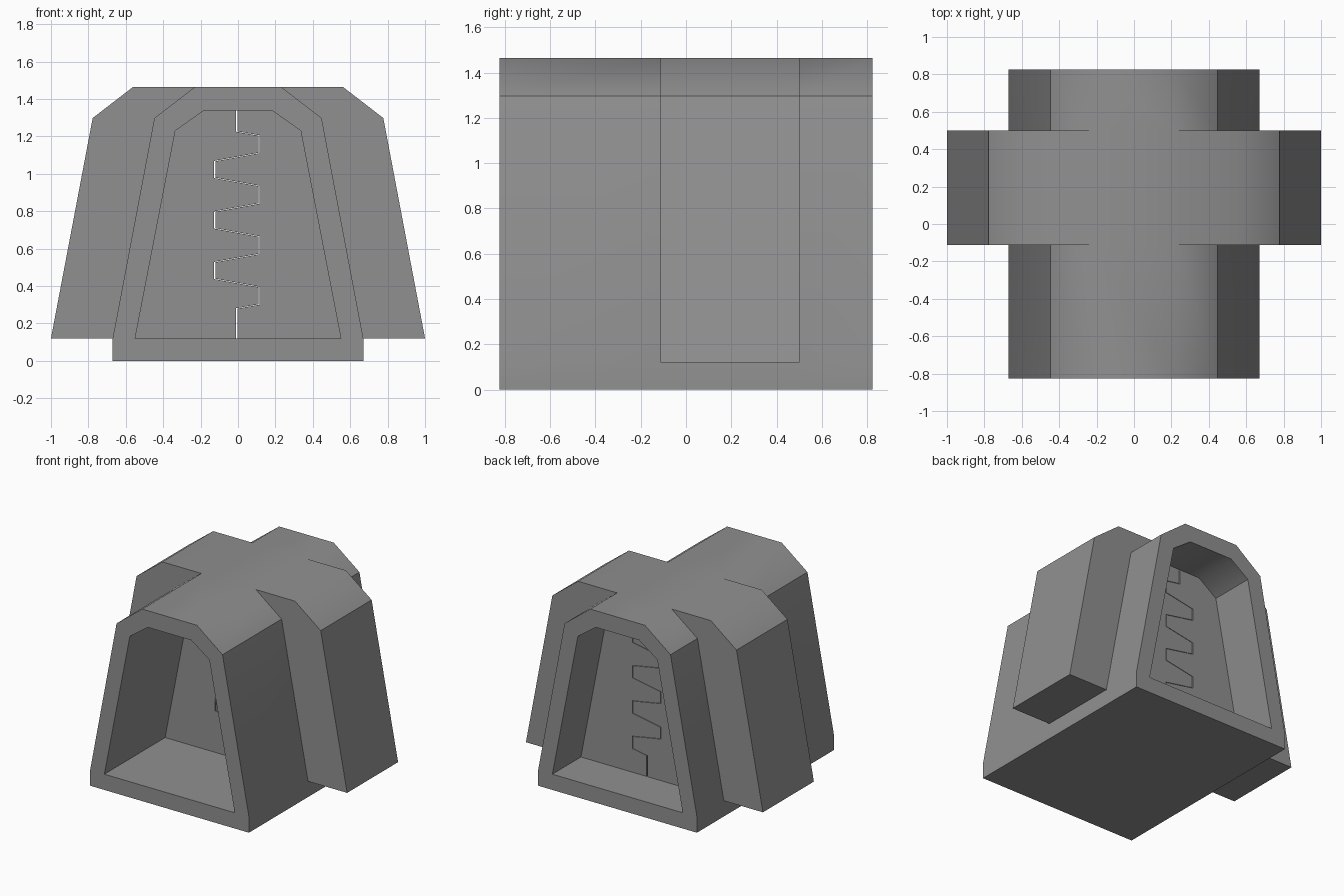
import bpy, bmesh, math

if "Cube" in bpy.data.objects:
    bpy.data.objects.remove(bpy.data.objects["Cube"])

HALF_DEPTH = 0.825
HOUSING_Y = (-0.113, 0.501)
FLOOR = 0.12

grey = bpy.data.materials.new("dark_grey")
grey.diffuse_color = (0.28, 0.28, 0.28, 1)
grey.use_nodes = True
grey.node_tree.nodes["Principled BSDF"].inputs["Base Color"].default_value = grey.diffuse_color


def mirrored(right):
    """Closed x-z loop from its right half, listed bottom to top."""
    return right + [(-x, z) for x, z in reversed(right)]


def finish(bm, name):
    bmesh.ops.recalc_face_normals(bm, faces=bm.faces[:])
    mesh = bpy.data.meshes.new(name)
    bm.to_mesh(mesh)
    bm.free()
    mesh.materials.append(grey)
    obj = bpy.data.objects.new(name, mesh)
    bpy.context.collection.objects.link(obj)
    return obj


def ring(bm, profile, y):
    return [bm.verts.new((x, y, z)) for x, z in profile]


def bridge(bm, a, b):
    n = len(a)
    return [bm.faces.new((a[i], a[(i + 1) % n], b[(i + 1) % n], b[i])) for i in range(n)]


# Tunnel frame: outer shell in three sections, inner passage, end rims
outer = mirrored([(0.67, 0), (0.67, FLOOR), (0.447, 1.298), (0.23, 1.465)])
inner = mirrored([(0.55, FLOOR), (0.55, FLOOR), (0.335, 1.23), (0.183, 1.338)])
bm = bmesh.new()
shell = [ring(bm, outer, y) for y in (-HALF_DEPTH, *HOUSING_Y, HALF_DEPTH)]
passage = [ring(bm, inner, y) for y in (-HALF_DEPTH, HALF_DEPTH)]
sections = [bridge(bm, shell[i], shell[i + 1]) for i in range(3)]
bridge(bm, *passage)
bridge(bm, shell[0], passage[0])
bridge(bm, shell[3], passage[1])

# Side housings: pull the middle wall and chamfer straight outwards
for side, faces in ((1, sections[1][1:3]), (-1, sections[1][4:6])):
    result = bmesh.ops.extrude_face_region(bm, geom=faces)
    moved = [v for v in result["geom"] if isinstance(v, bmesh.types.BMVert)]
    bmesh.ops.translate(bm, verts=moved, vec=(side * 0.33, 0, 0))
    bmesh.ops.delete(bm, geom=[f for f in faces if f.is_valid], context="FACES_ONLY")

bmesh.ops.remove_doubles(bm, verts=bm.verts[:], dist=0.0001)
frame = finish(bm, "gate_frame")
bpy.context.view_layer.objects.active = frame
frame.select_set(True)
bpy.ops.object.shade_smooth_by_angle(angle=math.radians(40))
frame.select_set(False)


# Sliding doors: interlocking teeth with a thin see-through gap
def door(name, side):
    gap = 0.001 * side
    dx = 0.003 * side - 0.007
    seam = [(dx, 0.1), (dx, 0.28 - gap)]
    for k in range(4):
        zc = 0.348 + 0.27 * k
        tip, root = 0.047 + gap, 0.09 + gap
        if k > 0:
            seam.append((dx - 0.117, zc - root))
        seam += [(dx + 0.119, zc - tip), (dx + 0.119, zc + tip)]
        if k < 3:
            seam.append((dx - 0.117, zc + root))
    seam += [(dx, 1.226 + gap), (dx, 1.38)]
    # outer edge is buried in the frame walls
    profile = seam + [(side * 0.2, 1.38), (side * 0.37, 1.26), (side * 0.59, 0.1)]
    bm = bmesh.new()
    front = ring(bm, profile, HOUSING_Y[0] + 0.02)
    back = ring(bm, profile, HOUSING_Y[1] - 0.02)
    bridge(bm, front, back)
    bm.faces.new(front)
    bm.faces.new(back)
    return finish(bm, name)


door("left_door", -1)
door("right_door", 1)
